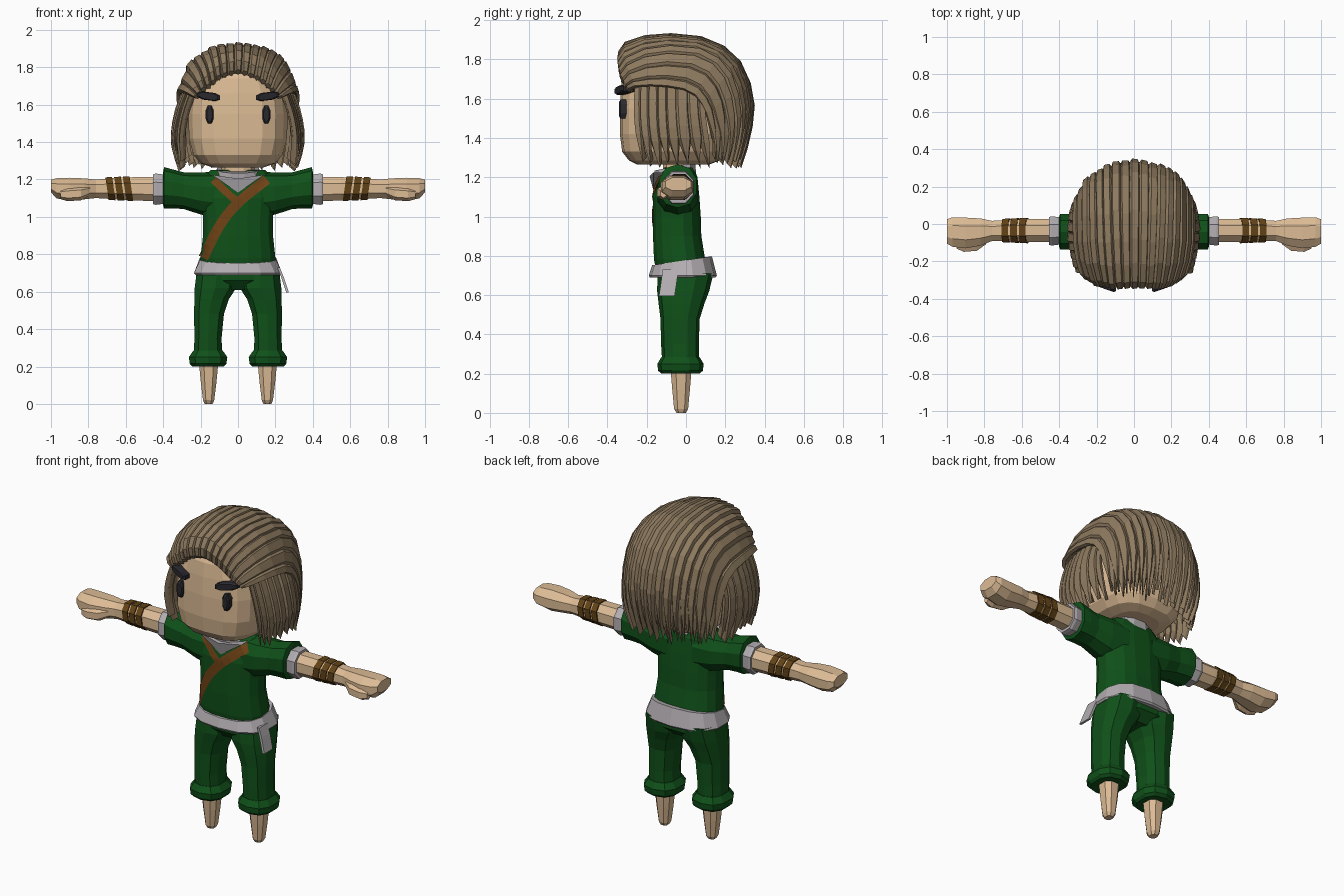
import bpy, bmesh, math, random
from mathutils import Vector
from mathutils.bvhtree import BVHTree

if "Cube" in bpy.data.objects:
    bpy.data.objects.remove(bpy.data.objects["Cube"])

random.seed(4)


def material(name, rgb):
    m = bpy.data.materials.new(name)
    m.diffuse_color = (*rgb, 1)
    m.use_nodes = True
    m.node_tree.nodes["Principled BSDF"].inputs["Base Color"].default_value = m.diffuse_color
    return m


SKIN = material("skin", (0.72, 0.50, 0.30))
HAIR = material("hair brown", (0.27, 0.195, 0.115))
GREEN = material("cloth green", (0.005, 0.082, 0.010))
GREY = material("cloth grey", (0.45, 0.42, 0.44))
TRIM = material("trim brown", (0.16, 0.055, 0.008))
WRAP = material("wrap brown", (0.12, 0.055, 0.008))
DARK = material("dark", (0.022, 0.022, 0.028))


def finish(bm, name, mat):
    bmesh.ops.recalc_face_normals(bm, faces=bm.faces)
    me = bpy.data.meshes.new(name)
    bm.to_mesh(me)
    me.materials.append(mat)
    ob = bpy.data.objects.new(name, me)
    bpy.context.collection.objects.link(ob)
    return ob


def loft(bm, rings, closed=True):
    """Skin a list of equal-length point rings; closed rings get end caps."""
    vs = [[bm.verts.new(p) for p in r] for r in rings]
    n = len(vs[0])
    for a, b in zip(vs, vs[1:]):
        for i in range(n if closed else n - 1):
            j = (i + 1) % n
            bm.faces.new((a[i], a[j], b[j], b[i]))
    if closed:
        bm.faces.new(vs[0])
        bm.faces.new(vs[-1])


def part(name, mat, *lofts):
    bm = bmesh.new()
    for rings in lofts:
        loft(bm, rings)
    return finish(bm, name, mat)


def unit(n, p=2.0):
    """Unit superellipse points."""
    out = []
    for i in range(n):
        a = 2 * math.pi * (i + 0.5) / n
        c, s = math.cos(a), math.sin(a)
        out.append((math.copysign(abs(c) ** (2 / p), c), math.copysign(abs(s) ** (2 / p), s)))
    return out


def zring(z, x0, x1, y0, y1, n=12, p=2.5, tilt=0):
    cx, cy, hx, hy = (x0 + x1) / 2, (y0 + y1) / 2, (x1 - x0) / 2, (y1 - y0) / 2
    return [(cx + hx * c, cy + hy * s, z + tilt * hy * s) for c, s in unit(n, p)]


def xring(x, cy, cz, hy, hz, n=8, shear=0):
    return [(x + shear * hz * s, cy + hy * c, cz + hz * s) for c, s in unit(n, 2.2)]


def flip(rings, s):
    return [[(p[0] * s, p[1], p[2]) for p in r] for r in rings]


def cr(pts, t):
    """Smooth curve through points, t from 0 to 1."""
    n = len(pts) - 1
    f = min(max(t, 0), 1) * n
    i = min(int(f), n - 1)
    f -= i
    a, b, c, d = (Vector(pts[min(max(k, 0), n)]) for k in (i - 1, i, i + 1, i + 2))
    return 0.5 * (2 * b + (c - a) * f + (2 * a - 5 * b + 4 * c - d) * f**2 + (3 * b - a - 3 * c + d) * f**3)


# Head and neck
head = [(1.265, .14, -.25, .12), (1.285, .20, -.29, .17), (1.33, .24, -.325, .20), (1.42, .265, -.337, .22),
        (1.55, .268, -.337, .24), (1.66, .255, -.33, .23), (1.74, .215, -.32, .20), (1.80, .15, -.29, .14)]
part("head", SKIN, [zring(z, -h, h, a, b, 18, 3.0) for z, h, a, b in head])
part("neck", SKIN, [zring(z, -.09, .09, -.12, .05) for z in (1.18, 1.3)])

# Shirt: torso and sleeves
torso = [(.70, .20, -.15, .11), (.78, .203, -.165, .10), (.9, .19, -.17, .08), (1.0, .19, -.17, .077),
         (1.1, .20, -.17, .07), (1.2, .19, -.15, .06), (1.25, .15, -.11, .04)]
sleeve = [(.08, .11, 1.115, .13), (.2, .108, 1.125, .112), (.29, .095, 1.14, .098), (.35, .10, 1.15, .104),
          (.395, .10, 1.155, .111), (.40, .085, 1.152, .09)]
sleeve = [xring(x, -.042, cz, hy, hz, 10) for x, hy, cz, hz in sleeve]
bm = bmesh.new()
loft(bm, [zring(z, -h, h, a, b, 16) for z, h, a, b in torso])
for s in (1, -1):
    loft(bm, flip(sleeve, s))
shirt_tree = BVHTree.FromBMesh(bm)
finish(bm, "shirt", GREEN)


# Brown trim draped on the shirt front
def drape(name, path, half):
    bm = bmesh.new()
    rows = []
    for k in range(15):
        c, e = cr(path, k / 14), cr(path, k / 14 + .01) - cr(path, k / 14 - .01)
        side = Vector((-e.z, 0, e.x)).normalized()
        row = []
        for q in (-1, -.33, .33, 1):
            p = c + side * half * q
            hit = shirt_tree.ray_cast(Vector((p.x, -1, p.z)), Vector((0, 1, 0)))[0]
            row.append(hit + Vector((0, -.005, 0)) if hit else Vector((p.x, -.05, p.z)))
        rows.append(row)
    loft(bm, rows, closed=False)
    finish(bm, name, TRIM)


drape("long_trim", [(.155, 0, 1.20), (0, 0, 1.075), (-.10, 0, .95), (-.185, 0, .78)], .027)
drape("short_trim", [(-.13, 0, 1.20), (-.07, 0, 1.14), (-.01, 0, 1.085)], .02)

# Collar
part("collar", GREY,
     [zring(1.19, -.14, .14, -.155, .055, 12, 2.3, .2), zring(1.255, -.115, .115, -.165, .05, 12, 2.3, .2)],
     [[(-.14, y, 1.225), (0, y - .02, 1.205), (.14, y, 1.225), (0, y, 1.13)] for y in (-.165, -.10)])

# Arms, hands, sleeve cuffs and wrist wraps
arm = [(.40, -.035, 1.148, .066, .07), (.55, -.035, 1.15, .066, .067), (.65, -.035, 1.152, .062, .062),
       (.76, -.037, 1.15, .058, .053), (.82, -.043, 1.15, .078, .06), (.90, -.048, 1.147, .088, .067),
       (.97, -.043, 1.153, .085, .058), (1.0, -.04, 1.165, .07, .036)]
thumb = [(.79, -.09, 1.14, .02, .025), (.84, -.115, 1.125, .032, .036), (.91, -.12, 1.12, .033, .036),
         (.95, -.115, 1.12, .018, .025)]
cuff = [(.39, .07, .075), (.395, .078, .084), (.44, .084, .09), (.455, .08, .085), (.455, .065, .068)]
for s, side in ((1, "left"), (-1, "right")):
    part(side + "_arm", SKIN, flip([xring(*r) for r in arm], s), flip([xring(*r, n=6) for r in thumb], s))
    part(side + "_sleeve_cuff", GREY, flip([xring(x, -.037, 1.148, hy, hz) for x, hy, hz in cuff], s))
    part(side + "_wrist_wrap", WRAP,
         *[flip([xring(x, -.035, 1.151, r + .002, r, shear=.15) for x, r in ((x0, .071 - k), (x0 + .036, .069 - k))], s)
           for x0, k in ((.57, 0), (.617, .002), (.664, .004))])

# Trousers with rolled hems, and feet
leg = [(.24, .08, .24, -.12, .065), (.35, .085, .236, -.127, .065), (.48, .072, .238, -.13, .07),
       (.56, .045, .237, -.14, .095), (.62, .005, .236, -.147, .118), (.71, .0, .225, -.145, .14)]
hips = [(.61, .10, -.10, .07), (.66, .215, -.145, .125), (.74, .20, -.15, .13)]
hem = [(.20, .088, .098), (.215, .102, .114), (.25, .107, .118), (.285, .082, .097)]
foot = [(.0, .022, .025), (.02, .032, .038), (.12, .045, .048), (.21, .054, .056), (.26, .054, .056)]
part("trouser_hips", GREEN, [zring(z, -h, h, a, b, 16) for z, h, a, b in hips])
for s, side in ((1, "left"), (-1, "right")):
    part(side + "_trouser_leg", GREEN, flip([zring(*r, n=10) for r in leg], s),
         flip([zring(z, .16 - a, .16 + a, -.028 - b, -.028 + b, 10) for z, a, b in hem], s))
    part(side + "_foot", SKIN, flip([zring(z, .157 - a, .157 + a, -.025 - b, -.025 + b, 8) for z, a, b in foot], s))

# Belt and hanging tail
part("belt", GREY, [zring(.69, -.232, .232, -.185, .15, 14), zring(.70, -.24, .24, -.19, .157, 14),
                    zring(.775, -.208, .208, -.172, .132, 14, 2.5, .15)])
part("belt_tail", GREY, [[(x, y - .04, z), (x + .014, y - .04, z), (x + .014, y + .04, z), (x, y + .04, z)]
                         for x, y, z in ((.21, -.08, .73), (.23, -.085, .68), (.258, -.098, .595))])

# Eyes and brows
for s, side in ((1, "left"), (-1, "right")):
    part(side + "_eye", DARK, flip([[(.152 + .023 * k * c, y, 1.547 + .052 * k * q) for c, q in unit(8, 2.3)]
                                    for y, k in ((-.342, .7), (-.334, 1), (-.29, 1))], s))
    part(side + "_brow", DARK,
         flip([[(.157 + .063 * k * c, y + .35 * .063 * k * c, 1.645 + .023 * k * q + .008 * c) for c, q in unit(8, 3)]
               for y, k in ((-.347, .8), (-.338, 1), (-.27, 1))], s))

# Hair guides: middle to side, each running from forehead to nape
half = [
    [(0, -.335, 1.78), (0, -.32, 1.87), (0, -.15, 1.92), (0, .1, 1.90), (0, .265, 1.79), (0, .335, 1.6), (0, .32, 1.42), (0, .27, 1.25)],
    [(.10, -.335, 1.75), (.115, -.325, 1.84), (.13, -.15, 1.90), (.14, .1, 1.88), (.14, .25, 1.77), (.14, .31, 1.58), (.13, .295, 1.41), (.12, .25, 1.25)],
    [(.18, -.325, 1.69), (.205, -.31, 1.76), (.245, -.15, 1.825), (.25, .08, 1.81), (.25, .2, 1.70), (.245, .245, 1.53), (.24, .24, 1.39), (.21, .21, 1.25)],
    [(.24, -.30, 1.64), (.29, -.27, 1.665), (.325, -.13, 1.67), (.33, .02, 1.64), (.327, .09, 1.56), (.325, .12, 1.47), (.315, .14, 1.37), (.29, .14, 1.25)]]
top = [[(-x, y, z) for x, y, z in g] for g in half[:0:-1]] + half
side_hair = [
    [(.25, -.26, 1.67), (.29, -.265, 1.55), (.31, -.255, 1.42), (.30, -.22, 1.25)],
    [(.28, -.1, 1.69), (.33, -.1, 1.55), (.35, -.09, 1.40), (.31, -.06, 1.25)],
    [(.28, .1, 1.68), (.325, .1, 1.55), (.33, .12, 1.40), (.30, .14, 1.24)]]


def on(guides, t, v, off, s=1):
    p = cr([cr(g, v) for g in guides], t)
    p += (p - Vector((0, 0, 1.5))).normalized() * off
    return Vector((p.x * s, p.y, p.z))


def lock(bm, guides, t, w, v0, v1, s=1, lift=0, steps=13):
    """One ridged lock tapering to a point."""
    rings = []
    for k in range(steps):
        f = k / (steps - 1)
        v = v0 + (v1 - v0) * f
        q = w * min(.75 + f * 2, 1, (1 - f) * 3.4 + .04)
        rings.append([on(guides, t + a * q, v, o + lift, s)
                      for a, o in ((-1, -.016), (-.35, .008), (.75, .004), (1, -.012), (0, -.035))])
    loft(bm, rings)


# Swept-back hair: backing sheet, main locks and a lower layer of tips
bm = bmesh.new()
loft(bm, [[on(top, i / 20, v / 12, -.022) for i in range(21)] for v in range(11)], closed=False)
N = 17
for i in range(N):
    t = (i + .5) / N
    lock(bm, top, t, .036, 0, random.uniform(.94, 1.0), 1, random.uniform(-.006, .006))
    if i:
        lock(bm, top, i / N, .034, .5, random.uniform(.92, 1.0), 1, -.012, 7)
finish(bm, "swept_hair", HAIR)

# Side locks hanging over the ears
for s, side in ((1, "left"), (-1, "right")):
    bm = bmesh.new()
    loft(bm, [[on(side_hair, i / 6, v / 6, -.022, s) for i in range(7)] for v in range(5)], closed=False)
    for i in range(8):
        lock(bm, side_hair, (i + .4) / 8, .085, 0, random.uniform(.88, 1.0), s, random.uniform(-.008, .004), 8)
    finish(bm, side + "_side_hair", HAIR)
